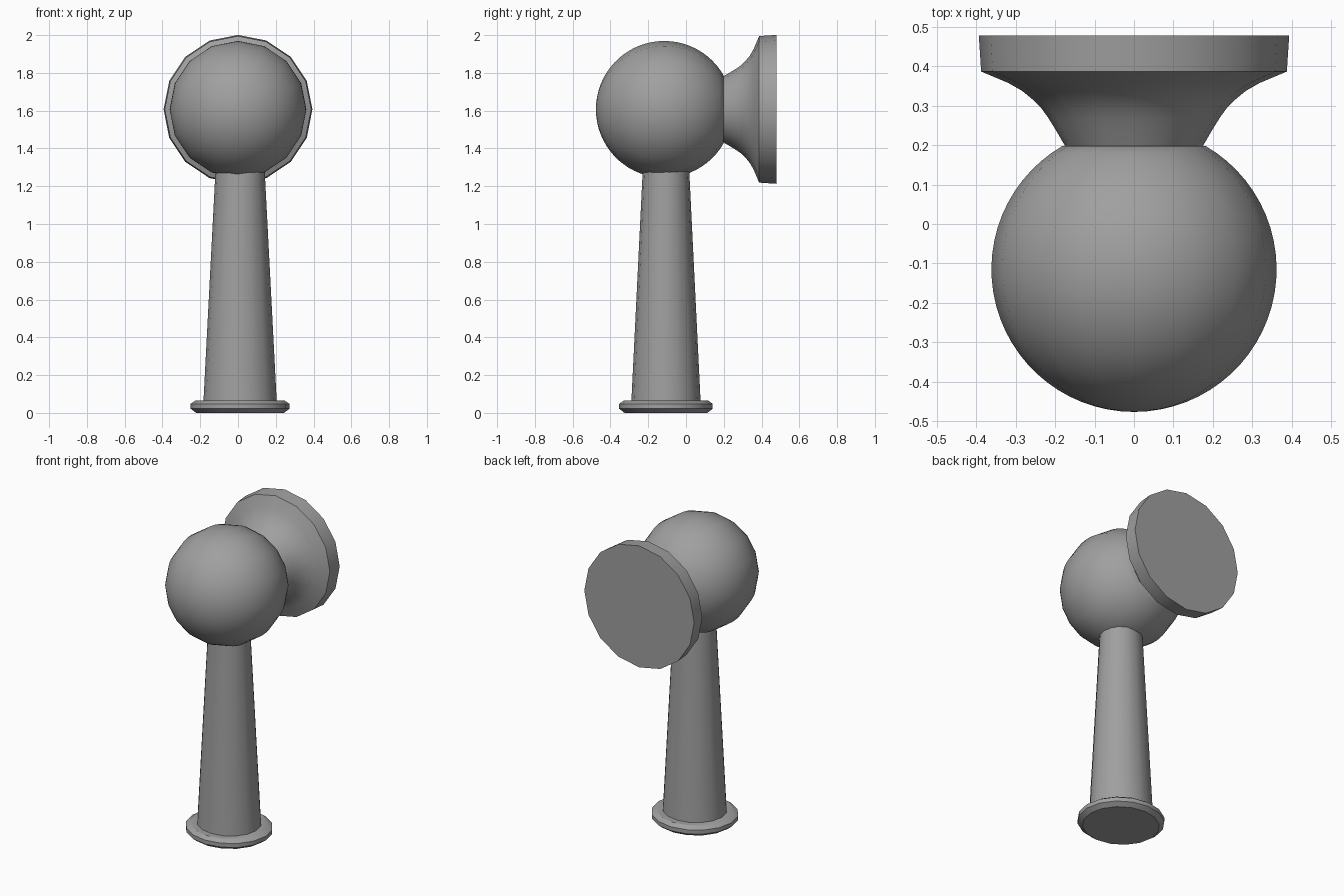
import bpy
import math
from mathutils import Matrix

cube = bpy.data.objects.get("Cube")
if cube:
    bpy.data.objects.remove(cube, do_unlink=True)

grey = bpy.data.materials.new("plain_grey")
grey.use_nodes = True
colour = (0.35, 0.35, 0.35, 1)
grey.diffuse_color = colour
grey.node_tree.nodes["Principled BSDF"].inputs["Base Color"].default_value = colour

SIDES = 16


def lathe(name, profile, matrix):
    """Revolve (radius, height) points about z, then place with the matrix."""
    verts, faces, rings = [], [], []
    for r, h in profile:
        start = len(verts)
        count = 1 if r < 1e-5 else SIDES
        for i in range(count):
            a = math.tau * i / SIDES
            verts.append((r * math.cos(a), r * math.sin(a), h))
        rings.append([start + i % count for i in range(SIDES)])
    for low, high in zip(rings, rings[1:]):
        for i in range(SIDES):
            j = (i + 1) % SIDES
            quad = (low[i], low[j], high[j], high[i])
            faces.append(tuple(dict.fromkeys(quad)))
    # Close open ends with flat caps
    if profile[0][0] > 0:
        faces.append(tuple(reversed(rings[0])))
    if profile[-1][0] > 0:
        faces.append(tuple(rings[-1]))
    mesh = bpy.data.meshes.new(name)
    mesh.from_pydata(verts, [], faces)
    mesh.transform(matrix)
    mesh.materials.append(grey)
    obj = bpy.data.objects.new(name, mesh)
    bpy.context.collection.objects.link(obj)
    bpy.ops.object.select_all(action="DESELECT")
    obj.select_set(True)
    bpy.context.view_layer.objects.active = obj
    bpy.ops.object.shade_smooth_by_angle(angle=math.radians(35))
    return obj


# Ball and mount share a horizontal axis; the stem is slightly oval
sideways = Matrix.Translation((0, 0, 1.607)) @ Matrix.Rotation(-math.pi / 2, 4, "X")
upright = Matrix.Translation((0.011, -0.106, 0)) @ Matrix.Diagonal((1, 0.945, 1, 1))

# Ball, open towards the mount
RADIUS, CENTRE, RINGS = 0.362, -0.115, 28
end_angle = math.radians(150)
ball = [(RADIUS * math.sin(t), CENTRE - RADIUS * math.cos(t))
        for t in (end_angle * i / RINGS for i in range(RINGS + 1))]
lathe("ball", ball, sideways)

# Flared neck and round mounting plate
lathe("wall_mount", [(0.175, 0.198), (0.197, 0.236), (0.218, 0.27), (0.236, 0.295),
                     (0.256, 0.315), (0.284, 0.338), (0.319, 0.358), (0.388, 0.387),
                     (0.394, 0.479)], sideways)

# Tapered stem
lathe("stem", [(0.194, 0.06), (0.131, 1.27), (0.128, 1.34)], upright)

# Foot ring with chamfered rims
lathe("foot", [(0.232, 0), (0.262, 0.022), (0.262, 0.048), (0.235, 0.066)], upright)
